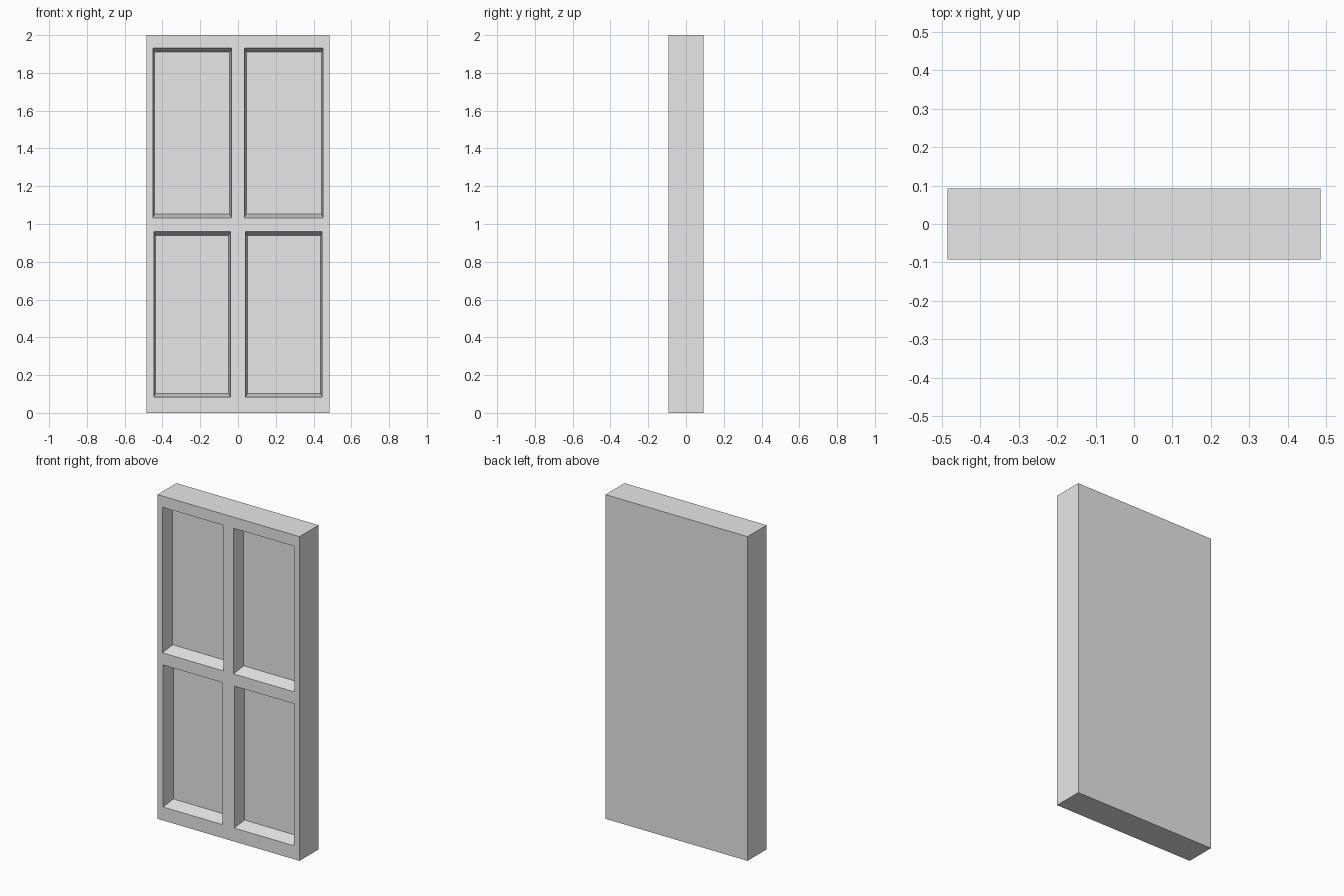
import bpy
import bmesh

cube = bpy.data.objects.get("Cube")
if cube:
    bpy.data.objects.remove(cube, do_unlink=True)

WIDTH, DEPTH, HEIGHT = 0.97, 0.185, 2.0
FRONT = -DEPTH / 2
RECESS = 0.085            # how deep the panels sit behind the front
TAPER_X, TAPER_Z = 0.01, 0.02

grey = bpy.data.materials.new("light_grey")
grey.use_nodes = True
grey.diffuse_color = (0.8, 0.8, 0.8, 1)
grey.node_tree.nodes["Principled BSDF"].inputs["Base Color"].default_value = (0.8, 0.8, 0.8, 1)


def make_block(name, rings):
    """Closed block between two rectangles, each given as y, x0, x1, z0, z1."""
    bm = bmesh.new()
    near, far = [
        [bm.verts.new(p) for p in ((x0, y, z0), (x1, y, z0), (x1, y, z1), (x0, y, z1))]
        for y, x0, x1, z0, z1 in rings
    ]
    bm.faces.new(near)
    bm.faces.new(far[::-1])
    for i in range(4):
        j = (i + 1) % 4
        bm.faces.new((near[i], far[i], far[j], near[j]))
    bmesh.ops.recalc_face_normals(bm, faces=bm.faces)
    mesh = bpy.data.meshes.new(name)
    bm.to_mesh(mesh)
    bm.free()
    mesh.materials.append(grey)
    obj = bpy.data.objects.new(name, mesh)
    bpy.context.collection.objects.link(obj)
    return obj


def cut_panel(door, name, x0, x1, z0, z1):
    """Sink a recess whose walls slope inwards towards the back."""
    def ring(depth):
        t = depth / RECESS
        dx, dz = TAPER_X * t, TAPER_Z * t
        return FRONT + depth, x0 + dx, x1 - dx, z0 + dz, z1 - dz

    cutter = make_block(name, (ring(-0.02), ring(RECESS)))
    cutter.hide_render = True
    mod = door.modifiers.new(name, "BOOLEAN")
    mod.operation = "DIFFERENCE"
    mod.solver = "EXACT"
    mod.object = cutter
    bpy.context.view_layer.objects.active = door
    bpy.ops.object.modifier_apply(modifier=mod.name)
    bpy.data.objects.remove(cutter, do_unlink=True)


# Solid door slab
w = WIDTH / 2
door = make_block("door", ((FRONT, -w, w, 0, HEIGHT), (-FRONT, -w, w, 0, HEIGHT)))

# Two rows of recessed panels, the upper row slightly larger
for row, inner, outer, z0, z1 in (("upper", 0.034, 0.451, 1.033, 1.931),
                                  ("lower", 0.04, 0.446, 0.083, 0.959)):
    cut_panel(door, row + "_left_panel", inner, outer, z0, z1)
    cut_panel(door, row + "_right_panel", -outer, -inner, z0, z1)
